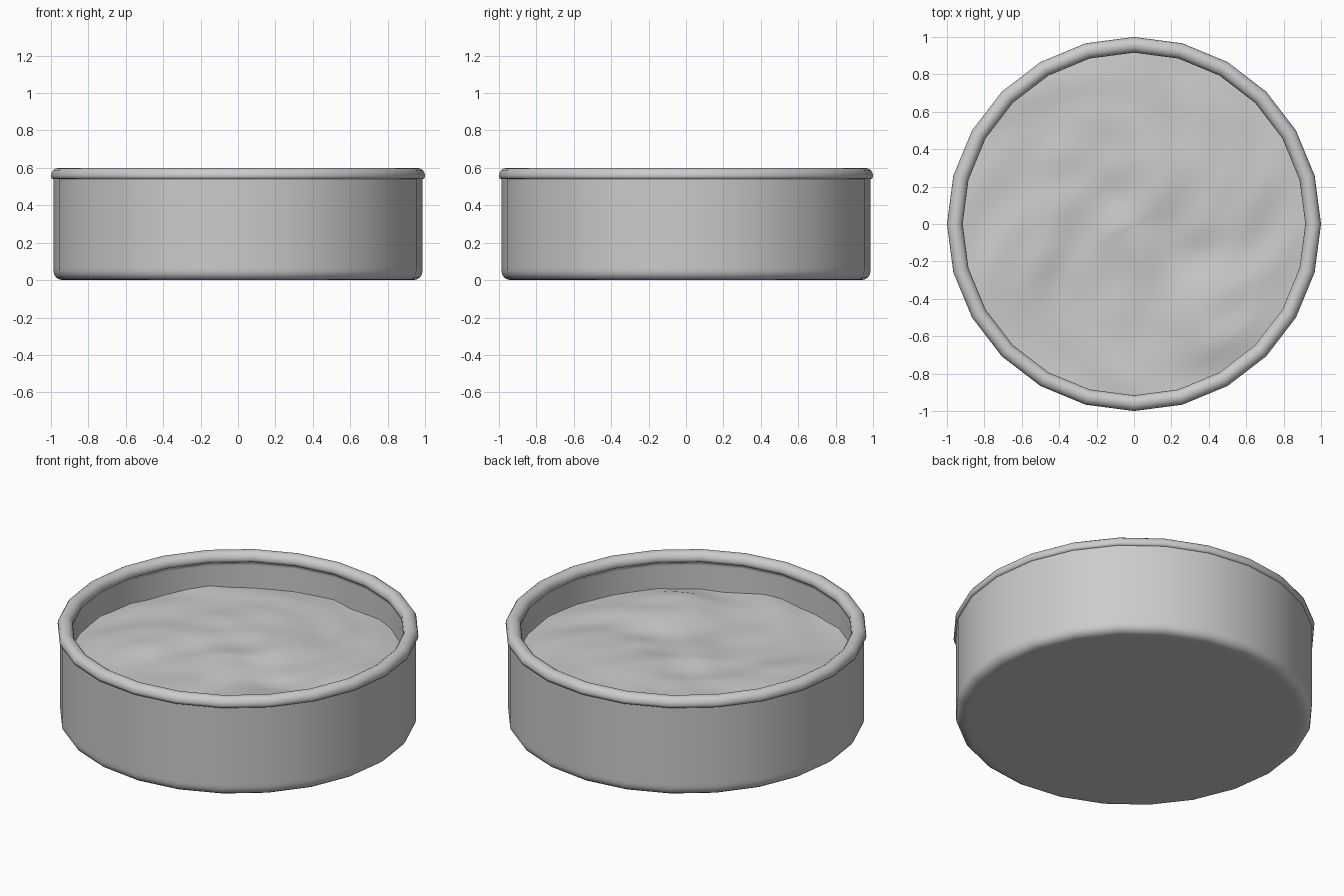
import bpy, bmesh, math
from mathutils import Vector, noise

if "Cube" in bpy.data.objects:
    bpy.data.objects.remove(bpy.data.objects["Cube"])

SIDES = 24


def finish(name, bm, angle):
    bmesh.ops.recalc_face_normals(bm, faces=bm.faces)
    mesh = bpy.data.meshes.new(name)
    bm.to_mesh(mesh)
    bm.free()
    ob = bpy.data.objects.new(name, mesh)
    bpy.context.collection.objects.link(ob)
    bpy.ops.object.select_all(action='DESELECT')
    ob.select_set(True)
    bpy.context.view_layer.objects.active = ob
    bpy.ops.object.shade_smooth_by_angle(angle=math.radians(angle))
    return ob


def ring(bm, r, z, n=SIDES):
    return [bm.verts.new((r * math.cos(2 * math.pi * i / n),
                          r * math.sin(2 * math.pi * i / n), z)) for i in range(n)]


def bridge(bm, a, b):
    n = len(a)
    for i in range(n):
        j = (i + 1) % n
        bm.faces.new((a[i], a[j], b[j], b[i]))


# Tray: flat base, rounded bottom edge, wall, rolled rim and inner wall
bm = bmesh.new()
profile = [(0.91, 0.0)]
for k in range(5):
    a = math.radians(-90 + 22.5 * k)
    profile.append((0.937 + 0.05 * math.cos(a), 0.05 + 0.05 * math.sin(a)))
profile += [(0.987, 0.07), (0.987, 0.525), (0.987, 0.54)]
for k in range(-1, 10):                         # rim roll, outside to inside
    a = math.radians(22.5 * k)
    profile.append((0.958 + 0.042 * math.cos(a), 0.559 + 0.041 * math.sin(a)))
profile += [(0.93, 0.537), (0.93, 0.52), (0.93, 0.06)]
rings = [ring(bm, r, z) for r, z in profile]
for a, b in zip(rings, rings[1:]):
    bridge(bm, a, b)
bm.faces.new(rings[0])
bm.faces.new(rings[-1])
finish("tray", bm, 62)

# Fill: rumpled surface with curling ridges inside the tray
bm = bmesh.new()
steps = 18
count = SIDES * 2
rings = [ring(bm, 0.935 * k / steps, 0.39, count) for k in range(1, steps + 1)]
centre = bm.verts.new((0, 0, 0.39))
for a, b in zip(rings, rings[1:]):
    bridge(bm, a, b)
for i in range(count):
    bm.faces.new((centre, rings[0][i], rings[0][(i + 1) % count]))
for v in bm.verts:
    x, y = v.co.x, v.co.y
    r2 = x * x + y * y
    t = 0.7 * r2 + 0.5                          # swirl the noise pattern
    u, w = x * math.cos(t) + y * math.sin(t), y * math.cos(t) - x * math.sin(t)
    calm = 1 - 0.6 * r2 ** 4                    # calmer towards the wall
    v.co.z += calm * (0.035 * noise.noise(Vector((u * 2, w * 4, 4.3)))
                      + 0.022 * noise.noise(Vector((u * 4, w * 5, 1.7))))
    v.co.z -= 0.008 * r2
# keep the fill edge flush with the 24-sided wall
flat = math.cos(math.pi / SIDES)
for rg in rings:
    for v in rg[1::2]:
        v.co.x *= flat
        v.co.y *= flat
finish("fill", bm, 60)
